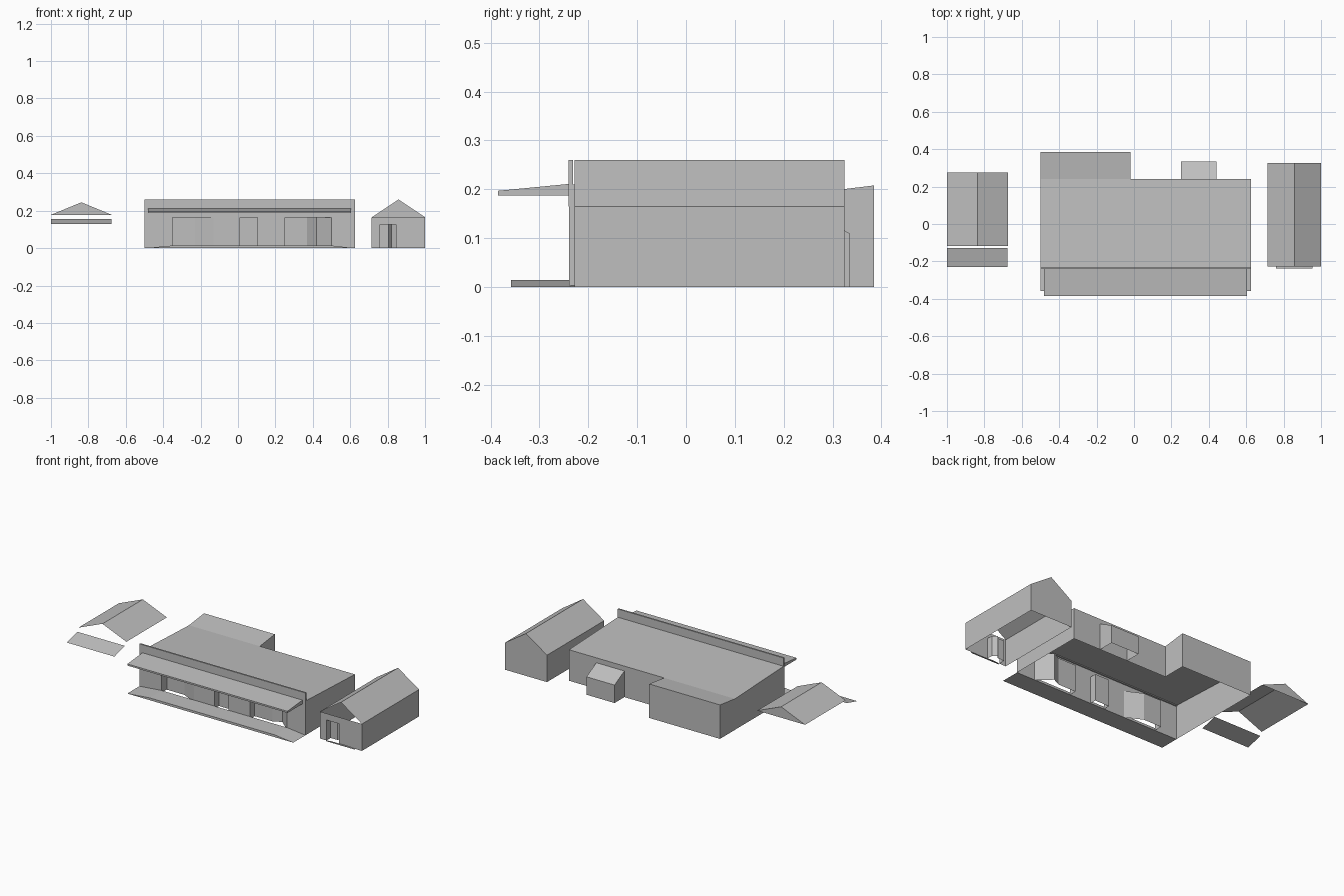
import bpy

if "Cube" in bpy.data.objects:
    bpy.data.objects.remove(bpy.data.objects["Cube"], do_unlink=True)

grey = bpy.data.materials.new("plain_grey")
grey.use_nodes = True
GREY = (0.52, 0.52, 0.52, 1)
grey.diffuse_color = GREY
grey.node_tree.nodes["Principled BSDF"].inputs["Base Color"].default_value = GREY


def make(name, faces):
    """Flat-shaded sheet object from a list of polygons given as points."""
    verts = [p for f in faces for p in f]
    index, polys = 0, []
    for f in faces:
        polys.append(list(range(index, index + len(f))))
        index += len(f)
    mesh = bpy.data.meshes.new(name)
    mesh.from_pydata(verts, [], polys)
    mesh.materials.append(grey)
    obj = bpy.data.objects.new(name, mesh)
    bpy.context.collection.objects.link(obj)
    return obj


def ribbon(path):
    """Upright wall strips from the ground to each path point."""
    return [[(a[0], a[1], 0), (b[0], b[1], 0), b, a] for a, b in zip(path, path[1:])]


def extrude(profile, axis, lo, hi):
    """Closed prism of a 2D profile along x or y."""
    def at(t):
        return [(t, u, v) if axis == "x" else (u, t, v) for u, v in profile]
    a, b = at(lo), at(hi)
    n = len(a)
    return [a[::-1], b] + [[a[i], a[(i + 1) % n], b[(i + 1) % n], b[i]] for i in range(n)]


def front_wall(x0, x1, y, top, head, recesses):
    """Front wall with recesses; each is a list of (x, depth) in plan."""
    faces = [[(x0, y, head), (x1, y, head), (x1, y, top), (x0, y, top)]]
    start = x0
    for rec in recesses:
        pts = [(x, y + d, head) for x, d in rec]
        faces += ribbon([(start, y, head), pts[0]]) + ribbon(pts)
        faces.append(pts)
        start = rec[-1][0]
    return faces + ribbon([(start, y, head), (x1, y, head)])


def gable_roof(x0, x1, y0, y1, eave, ridge):
    """Two thin slopes with a closed gable at the back only."""
    m = (x0 + x1) / 2
    slopes = [[(x, y0, eave), (x, y1, eave), (m, y1, ridge), (m, y0, ridge)] for x in (x0, x1)]
    return slopes + [[(x0, y1, eave), (x1, y1, eave), (m, y1, ridge)]]


L, R, FRONT, BACK, REAR = -0.5, 0.625, -0.24, 0.24, 0.385
HIGH, LOW, EXT_TOP = 0.21, 0.19, 0.208
STEP = -0.02

# Main building walls and rear extension
make("main_walls", ribbon([
    (R, FRONT, HIGH), (R, BACK, LOW), (STEP, BACK, LOW), (STEP, REAR, EXT_TOP),
    (L, REAR, EXT_TOP), (L, BACK, LOW), (L, FRONT, HIGH)]))

# Shop front with entrance recesses
make("shop_front", front_wall(L, R, FRONT, HIGH, 0.165, [
    [(-0.35, 0), (-0.35, 0.05), (-0.23, 0.05), (-0.13, 0)],
    [(0.01, 0), (0.01, 0.04), (0.105, 0.04), (0.105, 0)],
    [(0.25, 0), (0.25, 0.045), (0.37, 0.045), (0.42, 0.07), (0.5, 0)]]))

# Roofs of the main building and extension
make("main_roof", [
    [(L, FRONT, HIGH), (R, FRONT, HIGH), (R, BACK, LOW), (L, BACK, LOW)],
    [(L, BACK, LOW), (STEP, BACK, LOW), (STEP, REAR, EXT_TOP), (L, REAR, EXT_TOP)]])

# Parapet, canopy and ramped pavement along the front
make("parapet", extrude([(-0.241, 0.165), (-0.241, 0.26), (-0.231, 0.26), (-0.231, 0.205),
                         (-0.24, 0.205), (-0.24, 0.165)], "x", L, R))
make("canopy", extrude([(-0.385, 0.187), (-0.24, 0.187), (-0.24, 0.211), (-0.385, 0.197)],
                       "x", -0.48, 0.605))
make("pavement", extrude([(L, 0), (R, 0), (0.5, 0.014), (-0.35, 0.014)], "y", -0.358, FRONT))

# Small rear annex with lean-to roof
ax0, ax1, ay, a_low, a_high = 0.25, 0.44, 0.335, 0.11, 0.16
make("annex", ribbon([(ax0, BACK, a_high), (ax0, ay, a_low), (ax1, ay, a_low), (ax1, BACK, a_high)])
     + [[(ax0, BACK, a_high), (ax1, BACK, a_high), (ax1, ay, a_low), (ax0, ay, a_low)]])

# Detached shed with open front gable
sx0, sx1, sy0, sy1, eave = 0.715, 1.0, -0.228, 0.325, 0.165
make("shed_walls", ribbon([(sx0, sy0, eave), (sx0, sy1, eave), (sx1, sy1, eave), (sx1, sy0, eave)]))
make("shed_front", front_wall(sx0, sx1, sy0, eave, 0.125, [
    [(0.76, 0), (0.76, 0.04), (0.805, 0.04), (0.82, 0.06), (0.845, 0.04), (0.845, 0)]]))
make("shed_roof", gable_roof(sx0, sx1, sy0, sy1, eave, 0.26))
make("shed_doorstep", extrude([(0.76, 0), (0.955, 0), (0.9, 0.004), (0.79, 0.004)],
                              "y", -0.237, sy0))

# Free-standing gable roof and sloping awning sheet
make("side_roof", gable_roof(-1.0, -0.675, -0.117, 0.275, 0.178, 0.245))
make("side_awning", [[(-1.0, -0.23, 0.13), (-0.677, -0.23, 0.13),
                      (-0.677, -0.128, 0.157), (-1.0, -0.128, 0.157)]])
